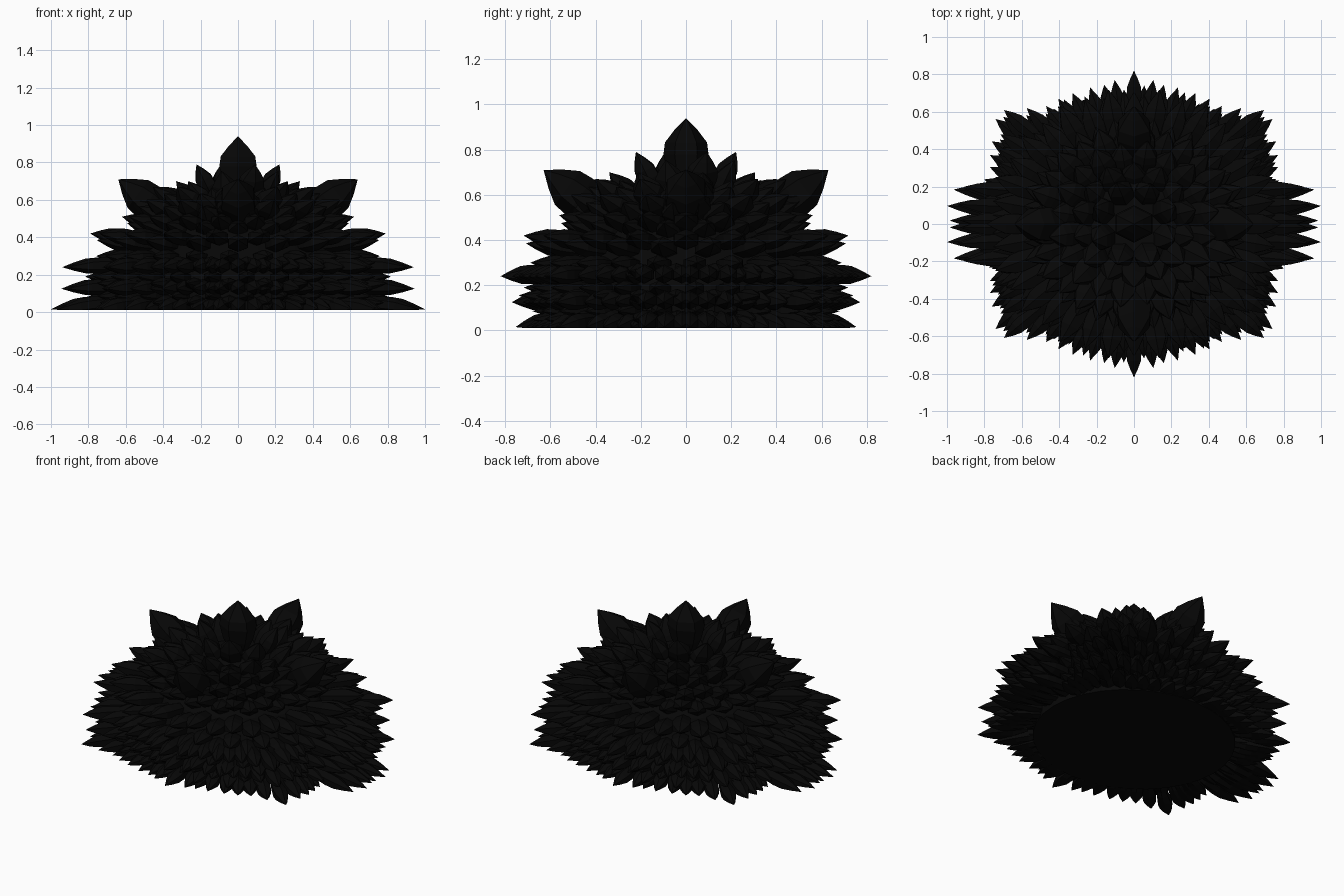
import bpy, bmesh, math
from mathutils import Vector

if "Cube" in bpy.data.objects:
    bpy.data.objects.remove(bpy.data.objects["Cube"])

mat = bpy.data.materials.new("black")
mat.diffuse_color = (0.002, 0.002, 0.002, 1)
mat.use_nodes = True
mat.node_tree.nodes["Principled BSDF"].inputs["Base Color"].default_value = mat.diffuse_color


def finish(bm, name):
    bmesh.ops.recalc_face_normals(bm, faces=bm.faces)
    me = bpy.data.meshes.new(name)
    bm.to_mesh(me)
    bm.free()
    ob = bpy.data.objects.new(name, me)
    ob.data.materials.append(mat)
    bpy.context.collection.objects.link(ob)
    return ob


# one pointed leaf bud: six-sided, with a ridge above and below
LEAF = [(0, .35), (.3, .8), (.55, 1), (.7, .93), (.85, .52)]


def leaf(bm, tip, direction, length, width, thick):
    d = Vector(direction).normalized()
    side = Vector((0, 0, 1)).cross(d)
    side = side.normalized() if side.length > .01 else Vector((1, 0, 0))
    up = d.cross(side)
    tip = Vector(tip)
    root = tip - d * length
    rings = []
    for t, s in LEAF:
        ring = []
        for k in range(6):
            a = math.pi / 2 + k * math.pi / 3
            p = root + d * (length * t) + side * (math.cos(a) * width * s / 2 * 1.15)
            p += up * (math.sin(a) * thick * s / 2)
            p.z = max(p.z, .01)
            ring.append(bm.verts.new(p))
        rings.append(ring)
    end = bm.verts.new(tip)
    for a, b in zip(rings, rings[1:]):
        for k in range(6):
            bm.faces.new((a[k], a[(k + 1) % 6], b[(k + 1) % 6], b[k]))
    for k in range(6):
        bm.faces.new((rings[-1][k], rings[-1][(k + 1) % 6], end))
    bm.faces.new(rings[0])


# quarter outline of the lower leaf tips, mirrored into a full ring
QUARTER = [(1, .105), (.985, .02), (.965, .2), (.76, .26), (.77, .33), (.77, .40),
           (.76, .48), (.74, .61), (.61, .62), (.50, .63), (.43, .67),
           (.35, .70), (.25, .73), (.17, .745), (.11, .77), (0, .82)]


def mirrored(points):
    out = set()
    for x, y in points:
        for sx in (1, -1):
            for sy in (1, -1):
                out.add((x * sx + 0.0, y * sy + 0.0))
    return sorted(out)


# broad lower tiers: height, x scale, y scale
for i, (z, sx, sy) in enumerate([(.015, 1, .92), (.125, .945, .94), (.24, .94, 1)]):
    bm = bmesh.new()
    for x, y in mirrored(QUARTER):
        L = .42 if abs(x) > .9 else .3
        fall = -.13 if i == 0 else -.05
        flat = (x, y * .45, fall) if abs(x) > .9 else (x, y, fall)
        leaf(bm, (x * sx, y * sy, z), flat, L, .08, .085)
    finish(bm, "lower_leaves_%d" % (i + 1))

# elliptical tiers: tip height, x radius, y radius, count, pitch, length, width
# every second leaf is set a little lower and further out or in
TIERS = [(.085, .80, .68, 48, -3, .30, .085),
         (.19, .82, .72, 48, 2, .30, .085),
         (.30, .76, .69, 44, 3, .30, .10),
         (.42, .79, .73, 36, 7, .34, .11),
         (.51, .62, .57, 36, 14, .30, .11),
         (.60, .58, .54, 28, 25, .28, .12),
         (.67, .46, .45, 20, 36, .28, .13),
         (.70, .34, .34, 14, 48, .28, .13),
         (.79, .24, .24, 8, 62, .28, .13)]
for i, (z, rx, ry, n, pitch, L, w) in enumerate(TIERS):
    bm = bmesh.new()
    off = 0 if i in (3, 4) else .5
    p = math.radians(pitch)
    for k in range(n):
        a = 2 * math.pi * (k + off) / n
        c, s = math.cos(a), math.sin(a)
        odd = k % 2
        f = 1 + (.03 if i < 3 else -.03) * odd
        leaf(bm, (rx * f * c, ry * f * s, z - .035 * odd),
             (c * math.cos(p), s * math.cos(p), math.sin(p)), L, w, w * .8)
    finish(bm, "upper_leaves_%d" % (i + 1))

# four big leaves on the axes and one upright in the middle
bm = bmesh.new()
for x, y in ((1, 0), (-1, 0), (0, 1), (0, -1)):
    leaf(bm, (x * .64, y * .63, .71), (x, y, .75), .44, .18, .2)
finish(bm, "crown_leaves")
bm = bmesh.new()
leaf(bm, (0, 0, .94), (0, 0, 1), .36, .2, .2)
finish(bm, "centre_leaf")

# inner mound that the leaves grow from
PROFILE = [(.62, .57, .01), (.62, .57, .14), (.60, .55, .25), (.52, .49, .4),
           (.40, .39, .52), (.18, .18, .63)]
bm = bmesh.new()
rings = []
for rx, ry, z in PROFILE:
    rings.append([bm.verts.new((rx * math.cos(k * math.pi / 16), ry * math.sin(k * math.pi / 16), z))
                  for k in range(32)])
for a, b in zip(rings, rings[1:]):
    for k in range(32):
        bm.faces.new((a[k], a[(k + 1) % 32], b[(k + 1) % 32], b[k]))
bm.faces.new(rings[0])
bm.faces.new(rings[-1])
finish(bm, "inner_mound")
